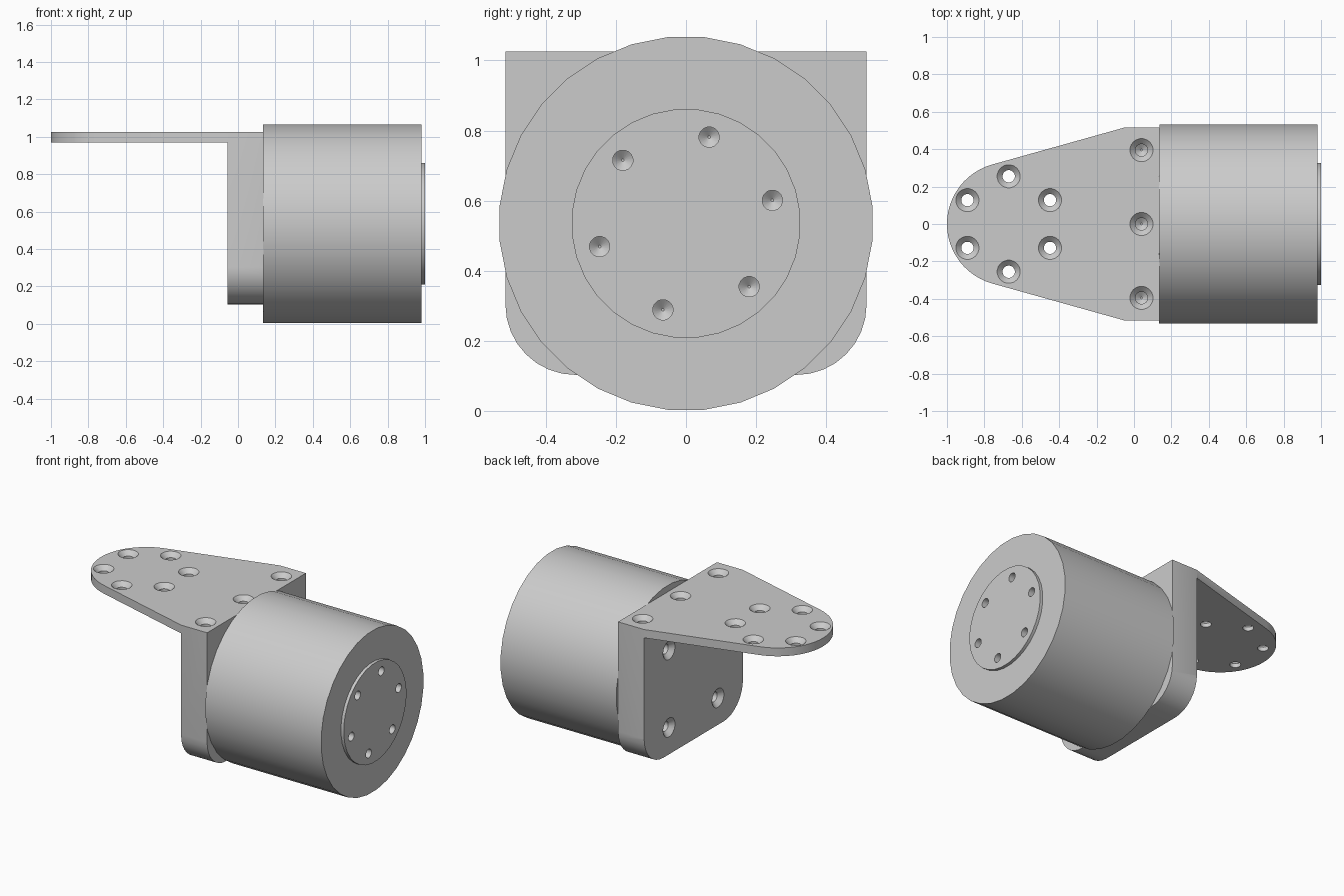
import bpy, bmesh, math
from mathutils import Matrix, Vector

if "Cube" in bpy.data.objects:
    bpy.data.objects.remove(bpy.data.objects["Cube"], do_unlink=True)

steel = bpy.data.materials.new("plain grey metal")
steel.use_nodes = True
GREY = (0.6, 0.6, 0.6, 1)
steel.diffuse_color = GREY
steel.node_tree.nodes["Principled BSDF"].inputs["Base Color"].default_value = GREY

AXIS_Z = 0.535      # height of the motor axis
WALL_BACK, WALL_FRONT = -0.055, 0.135
TOP = 1.025
PITCH = 0.255       # bolt circle radius


def finish(name, bm):
    bmesh.ops.recalc_face_normals(bm, faces=bm.faces[:])
    mesh = bpy.data.meshes.new(name)
    bm.to_mesh(mesh)
    bm.free()
    ob = bpy.data.objects.new(name, mesh)
    bpy.context.collection.objects.link(ob)
    mesh.materials.append(steel)
    return ob


def add_turned(bm, rings, origin, axis, sides):
    """Turned solid: rings are (radius, distance along axis)."""
    turn = Vector(axis).to_track_quat('Z', 'Y').to_matrix().to_4x4()
    place = Matrix.Translation(origin) @ turn
    loops = []
    for radius, dist in rings:
        angles = [2 * math.pi * (i + 0.5) / sides for i in range(sides)]
        loops.append([bm.verts.new(place @ Vector((radius * math.cos(a), radius * math.sin(a), dist)))
                      for a in angles])
    for low, high in zip(loops, loops[1:]):
        for i in range(sides):
            j = (i + 1) % sides
            bm.faces.new((low[i], low[j], high[j], high[i]))
    bm.faces.new(loops[0][::-1])
    bm.faces.new(loops[-1])


def prism(name, points, direction):
    bm = bmesh.new()
    face = bm.faces.new([bm.verts.new(p) for p in points])
    out = bmesh.ops.extrude_face_region(bm, geom=[face])
    moved = [v for v in out["geom"] if isinstance(v, bmesh.types.BMVert)]
    bmesh.ops.translate(bm, verts=moved, vec=direction)
    return finish(name, bm)


def arc(cx, cy, radius, start, end, steps):
    angles = [math.radians(start + (end - start) * i / steps) for i in range(steps + 1)]
    return [(cx + radius * math.cos(a), cy + radius * math.sin(a)) for a in angles]


def boolean(ob, tool, operation):
    mod = ob.modifiers.new("cut", 'BOOLEAN')
    mod.object, mod.operation, mod.solver = tool, operation, 'EXACT'
    bpy.context.view_layer.objects.active = ob
    bpy.ops.object.modifier_apply(modifier=mod.name)


def smooth(ob):
    bpy.ops.object.select_all(action='DESELECT')
    ob.select_set(True)
    bpy.context.view_layer.objects.active = ob
    bpy.ops.object.shade_smooth_by_angle(angle=math.radians(25))


# Bracket: L section trimmed by the tapered plan and the rounded wall outline
section = [(-1.2, 0.97), (WALL_BACK, 0.97), (WALL_BACK, 0), (WALL_FRONT, 0),
           (WALL_FRONT, TOP), (-1.2, TOP)]
bracket = prism("bracket", [(x, -0.7, z) for x, z in section], (0, 1.4, 0))

plan = arc(-0.67, 0, 0.33, 105.5, 254.5, 24) + [(0, -0.53), (0.3, -0.53), (0.3, 0.53), (0, 0.53)]
plan_trim = prism("plan_trim", [(x, y, -0.2) for x, y in plan], (0, 0, 1.6))

outline = arc(-0.315, 0.303, 0.2, 180, 270, 8) + arc(0.315, 0.303, 0.2, 270, 360, 8)
outline += [(0.515, 1.3), (-0.515, 1.3)]
wall_trim = prism("wall_trim", [(-1.5, y, z) for y, z in outline], (2, 0, 0))
for trim in (plan_trim, wall_trim):
    boolean(bracket, trim, 'INTERSECT')

# Countersunk holes: plate bolt circle, blind row on top, four in the wall
through = [(0.064, -0.002), (0.033, 0.029), (0.033, 0.25)]
blind = [(0.064, -0.002), (0.033, 0.029), (0.033, 0.13), (0.005, 0.15)]
bm = bmesh.new()
for k in range(6):
    a = math.radians(30 + 60 * k)
    spot = (-0.67 + PITCH * math.cos(a), PITCH * math.sin(a), TOP)
    add_turned(bm, through, spot, (0, 0, -1), 20)
for y in (-0.395, 0, 0.395):
    add_turned(bm, blind, (0.04, y, TOP), (0, 0, -1), 20)
for y in (-PITCH, PITCH):
    for z in (AXIS_Z - PITCH, AXIS_Z + PITCH):
        add_turned(bm, through, (WALL_BACK, y, z), (1, 0, 0), 20)
bracket_holes = finish("bracket_holes", bm)
boolean(bracket, bracket_holes, 'DIFFERENCE')

# Motor housing and raised output flange
bm = bmesh.new()
add_turned(bm, [(0.534, 0), (0.534, 0.845)], (WALL_FRONT, 0, AXIS_Z), (1, 0, 0), 32)
housing = finish("motor_housing", bm)
bm = bmesh.new()
add_turned(bm, [(0.327, 0), (0.327, 0.02)], (0.98, 0, AXIS_Z), (1, 0, 0), 32)
flange = finish("output_flange", bm)

# Ring of threaded holes in the flange
bm = bmesh.new()
for k in range(6):
    a = math.radians(15 + 60 * k)
    spot = (1, PITCH * math.cos(a), AXIS_Z + PITCH * math.sin(a))
    add_turned(bm, [(0.029, -0.01), (0.029, 0.08), (0.004, 0.1)], spot, (-1, 0, 0), 16)
flange_holes = finish("flange_holes", bm)
for part in (housing, flange):
    boolean(part, flange_holes, 'DIFFERENCE')

for tool in (plan_trim, wall_trim, bracket_holes, flange_holes):
    bpy.data.objects.remove(tool, do_unlink=True)
for part in (bracket, housing, flange):
    smooth(part)
